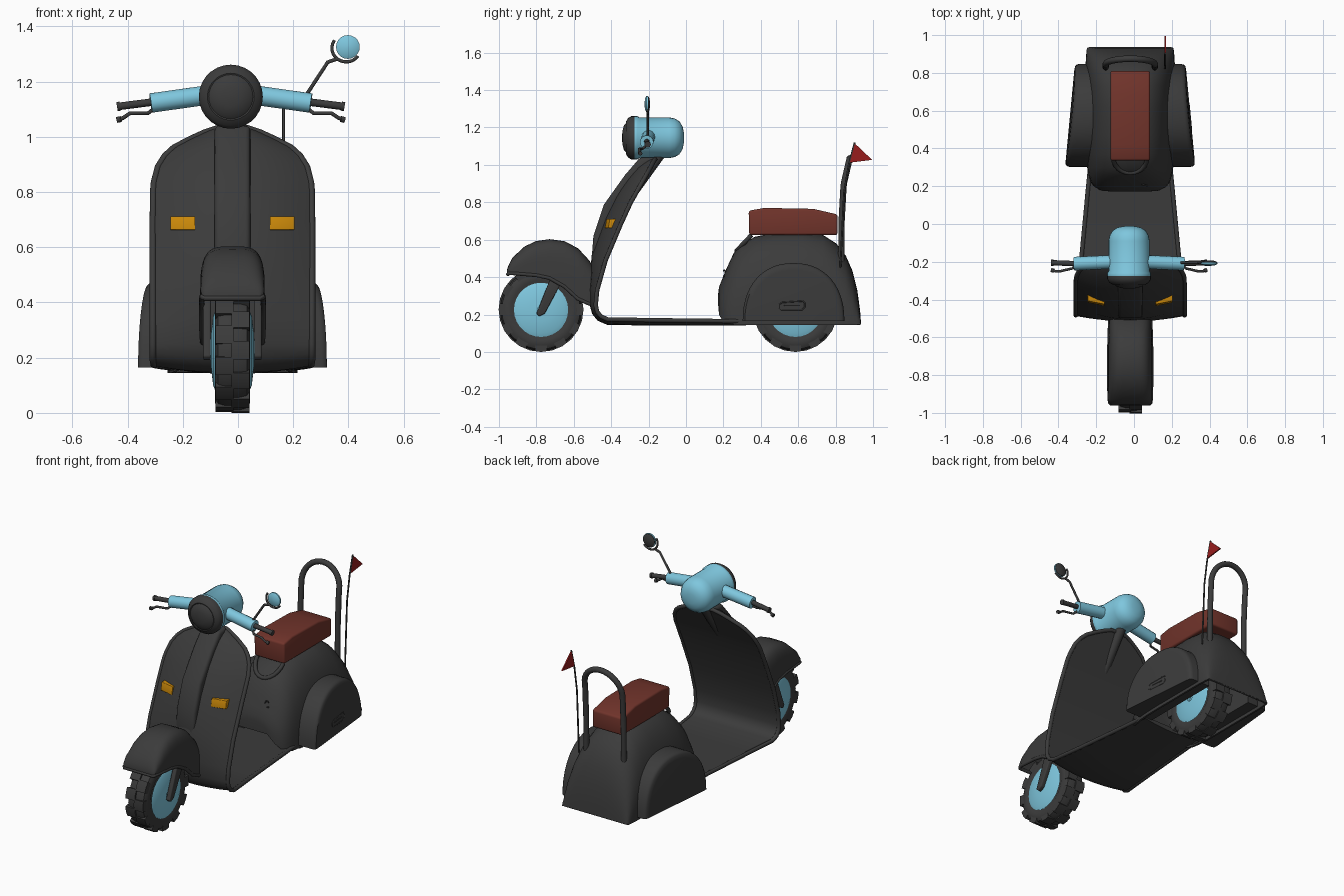
import bpy, bmesh, math
from mathutils import Vector

if "Cube" in bpy.data.objects:
    bpy.data.objects.remove(bpy.data.objects["Cube"])

C = -0.02  # centre plane of the scooter


def material(name, rgb):
    m = bpy.data.materials.new(name)
    m.diffuse_color = (*rgb, 1)
    m.use_nodes = True
    m.node_tree.nodes["Principled BSDF"].inputs["Base Color"].default_value = m.diffuse_color
    return m


DARK = material("charcoal", (0.044, 0.044, 0.044))
BLUE = material("sky_blue", (0.21, 0.57, 0.73))
BROWN = material("red_brown_leather", (0.165, 0.034, 0.024))
AMBER = material("amber", (0.60, 0.25, 0.003))
RED = material("flag_red", (0.31, 0.012, 0.012))


def mesh(name, verts, faces, mat, thick=0, bevel=0):
    me = bpy.data.meshes.new(name)
    me.from_pydata([(x + C, y, z) for x, y, z in verts], [], faces)
    bm = bmesh.new()
    bm.from_mesh(me)
    bmesh.ops.remove_doubles(bm, verts=bm.verts, dist=1e-5)
    bmesh.ops.recalc_face_normals(bm, faces=bm.faces)
    bm.to_mesh(me)
    bm.free()
    ob = bpy.data.objects.new(name, me)
    bpy.context.collection.objects.link(ob)
    me.materials.append(mat)
    if thick:
        mod = ob.modifiers.new("shell", 'SOLIDIFY')
        mod.thickness, mod.offset = thick, 0
    if bevel:
        mod = ob.modifiers.new("round", 'BEVEL')
        mod.width, mod.segments = bevel, 3
    return ob


def loft(name, rings, mat, closed=False, caps=(), **kw):
    n = len(rings[0])
    faces = [(i * n + j, i * n + (j + 1) % n, (i + 1) * n + (j + 1) % n, (i + 1) * n + j)
             for i in range(len(rings) - 1) for j in range(n if closed else n - 1)]
    faces += [tuple(range((k % len(rings)) * n, (k % len(rings)) * n + n)) for k in caps]
    return mesh(name, [p for r in rings for p in r], faces, mat, **kw)


def plate(name, profile, hw, mat, x=0, slope=0, **kw):
    """Side profile (y, z) extruded across x, optionally swept back along x."""
    return loft(name, [[(x + s * hw, y + s * slope, z) for y, z in profile] for s in (-1, 1)],
                mat, True, (0, -1), **kw)


def lathe(name, profile, centre, axis, mat, seg=28):
    """Profile of (radius, distance along axis) spun round axis x or y."""
    cx, cy, cz = centre
    rings = []
    for r, d in profile:
        ring = []
        for k in range(seg):
            a = 2 * math.pi * k / seg
            u, v = r * math.cos(a), r * math.sin(a)
            ring.append((cx + d, cy + u, cz + v) if axis == 'x' else (cx + u, cy + d, cz + v))
        rings.append(ring)
    return loft(name, rings, mat, True, (0, -1))


def tube(name, pts, r, mat=DARK, cyclic=False):
    cu = bpy.data.curves.new(name, 'CURVE')
    cu.dimensions, cu.bevel_depth, cu.bevel_resolution, cu.use_fill_caps = '3D', r, 5, True
    sp = cu.splines.new('POLY')
    sp.points.add(len(pts) - 1)
    for p, (x, y, z) in zip(sp.points, pts):
        p.co = (x + C, y, z, 1)
    sp.use_cyclic_u = cyclic
    cu.materials.append(mat)
    ob = bpy.data.objects.new(name, cu)
    bpy.context.collection.objects.link(ob)
    return ob


def spow(v, e):
    return math.copysign(abs(v) ** e, v)


def arch(y, zb, zt, hw, n, seg=24):
    """Rounded arch across x, from one lower edge to the other."""
    return [(hw * spow(math.cos(math.pi * k / seg), 2 / n), y,
             zb + (zt - zb) * abs(math.sin(math.pi * k / seg)) ** (2 / n)) for k in range(seg + 1)]


# Leg shield and floor: bowed outside, flat inside, along (y, z, half width, bow)
sheet = [(-.165, 1.03, .055, .02), (-.175, 1.015, .10, .03), (-.188, .99, .155, .042),
         (-.205, .96, .212, .055), (-.222, .93, .245, .062), (-.245, .89, .27, .07),
         (-.275, .835, .284, .078), (-.295, .80, .287, .08), (-.35, .68, .288, .085),
         (-.43, .49, .288, .075), (-.475, .33, .288, .04), (-.483, .25, .288, .028),
         (-.475, .215, .288, .025), (-.455, .19, .288, .025), (-.42, .174, .285, .025),
         (-.2, .17, .26, .025), (.2, .165, .222, .02), (.32, .165, .21, .02)]
rings = []
for i, (y, z, hw, bow) in enumerate(sheet):
    a, b = sheet[max(i - 1, 0)], sheet[min(i + 1, len(sheet) - 1)]
    t = Vector((b[0] - a[0], b[1] - a[1])).normalized()
    us = [k / 8 - 1 for k in range(17)]
    rings.append([(hw * u, y + t.y * d, z - t.x * d) for u, d in
                  [(u, .004 + bow * (1 - u * u)) for u in us] + [(u, -.006) for u in us[::-1]]])
loft("leg_shield_and_floor", rings, DARK, True, (0, -1))
rim = [(s[2], s[0], s[1]) for s in sheet]
tube("shield_rim", [(-x, y, z) for x, y, z in rim[::-1]] + rim, .012)

# Spine on the shield and the steering column behind it
plate("shield_spine", [(-.16, 1.04), (-.245, 1.04), (-.326, .946), (-.44, .786), (-.495, .62),
                       (-.505, .49), (-.47, .47), (-.40, .7), (-.31, .87)], .065, DARK, bevel=.018)
tube("steering_column", [(0, -.13, 1.07), (0, -.325, .80)], .03)

# Rear body: (y, lower z, upper z, half width)
body = [(.178, .25, .31, .10), (.182, .20, .345, .15), (.20, .165, .39, .185), (.225, .15, .45, .205),
        (.26, .145, .525, .215), (.30, .145, .57, .222), (.37, .145, .61, .228), (.47, .145, .63, .23),
        (.62, .145, .635, .23), (.73, .145, .62, .23), (.80, .145, .575, .23), (.85, .145, .51, .23),
        (.885, .145, .43, .228), (.91, .145, .33, .226), (.925, .145, .22, .224), (.93, .145, .15, .222)]
loft("rear_body", [arch(*s, 2.5) for s in body], DARK, caps=(0,), thick=.012)
hem = [(s[3], s[0], .151) for s in body[4:]]
tube("rear_body_hem", hem + [(-x, y, z) for x, y, z in hem[::-1]], .006)
tube("bag_hook", [(.08 + .018 * math.cos(a), .205 - .006 * math.cos(a), .42 + .018 * math.sin(a))
                  for a in [math.radians(50 + 26 * k) for k in range(11)]], .004)

# Side cowls, with a raised vent outline on the right one
for s in (-1, 1):
    def outer(y, z):
        return .345 - .095 * (y - .3) - .12 * (z - .165) ** 2
    rings = []
    for scale, inset in ((1, None), (1, .022), (.985, .009), (.955, .002), (.88, 0)):
        ring = []
        for k in range(29):
            a = math.pi * k / 28
            y = .575 + .272 * scale * spow(math.cos(a), .9)
            z = .165 + .31 * scale * math.sin(a) ** .9 if 0 < k < 28 else .165
            ring.append((s * (.15 if inset is None else outer(y, z) - inset), y, z))
        rings.append(ring)
    loft("side_cowl", rings, DARK, True, (0, -1))
vent = [(.50, .235), (.51, .225), (.62, .225), (.635, .24), (.635, .262), (.625, .272),
        (.515, .265), (.50, .255)]
tube("cowl_vent", [(outer(y, z) - .002, y, z) for y, z in vent], .004, cyclic=True)
tube("cowl_vent_slot", [(outer(y, .248) - .002, y, .248) for y in (.525, .61)], .004)

# Seat, front grab loop and back rail
plate("seat", [(.338, .625), (.335, .755), (.42, .77), (.68, .765), (.81, .735), (.81, .625)],
      .105, BROWN, bevel=.012)
tube("seat_grab_loop", [(.09 * math.cos(a), .35 - .08 * math.sin(a), .625 - .085 * math.sin(a))
                        for a in [math.pi * k / 12 for k in range(13)]], .012)
rail = [(.13, .83, .47), (.13, .832, .7), (.13, .842, .88)]
rail += [(.13 * math.cos(a), .845 + .03 * math.sin(a), .905 + .13 * math.sin(a))
         for a in [math.pi * k / 16 for k in range(9)]]
tube("back_rail", rail + [(-x, y, z) for x, y, z in rail[-2::-1]], .017)

# Flag on a whip pole
tube("flag_pole", [(.185, .825, .45), (.185, .845, .85), (.185, .87, 1.0), (.185, .902, 1.12)], .005)
plate("flag", [(.90, 1.117), (.875, 1.012), (.995, 1.027)], .004, RED, x=.185)

# Wheels: lathed tyre, staggered shallow tread blocks, domed blue discs
for label, wy in (("front", -.775), ("rear", .585)):
    centre = (0, wy, .225)
    lathe(label + "_tyre", [(.13, -.05), (.16, -.064), (.19, -.063), (.21, -.052), (.218, -.025),
                            (.218, .025), (.21, .052), (.19, .063), (.16, .064), (.13, .05)],
          centre, 'x', DARK, 32)
    v, f = [], []
    for k in range(24):
        x0, x1 = (-.062, .003) if k % 2 else (-.003, .062)
        base = len(v)
        for x in (x0, x1):
            for r, da in ((.18, -.16), (.225, -.15), (.227, 0), (.225, .15), (.18, .16)):
                a = 2 * math.pi * k / 24 + da
                v.append((x, wy + r * math.sin(a), .227 - r * math.cos(a)))
        f += [tuple(base + i for i in q) for q in
              [(0, 1, 2, 3, 4), (9, 8, 7, 6, 5)] + [(i, i + 5, (i + 1) % 5 + 5, (i + 1) % 5)
                                                    for i in range(5)]]
    mesh(label + "_tread", v, f, DARK)
    lathe(label + "_wheel_disc", [(.145, -.062), (.125, -.07), (.06, -.078), (.02, -.08),
                                  (.02, .08), (.06, .078), (.125, .07), (.145, .062)],
          centre, 'x', BLUE)

# Front mudguard with rolled lip, and fork legs
guard = [(-.953, .415, .435, .10), (-.945, .42, .46, .108), (-.925, .42, .50, .111), (-.86, .415, .56, .112),
         (-.80, .41, .588, .112), (-.73, .395, .598, .112), (-.65, .35, .587, .112),
         (-.58, .285, .55, .11), (-.52, .258, .485, .108), (-.49, .25, .43, .103)]
loft("front_mudguard", [arch(*g, 4) for g in guard], DARK, caps=(0,), thick=.01)
lip = [(g[3], g[0], g[1]) for g in guard]
tube("mudguard_lip", lip[::-1] + [(-x, y, z) for x, y, z in lip], .010)
for s in (-1, 1):
    plate("fork_leg", [(-.80, .205), (-.785, .19), (-.755, .205), (-.65, .40), (-.715, .42)],
          .014, DARK, x=s * .092, bevel=.006)

# Headset: blue shell and dark lamp
B = -.006  # the bars sit slightly off the centre plane
lamp = (B, 0, 1.145)
lathe("headset_shell", [(.113, -.29), (.116, -.275), (.116, -.26), (.109, -.25), (.109, -.09), (.103, -.06),
                        (.088, -.035), (.06, -.018), (.03, -.012), (.005, -.011)], lamp, 'y', BLUE)
lathe("headlamp", [(.116, -.275), (.116, -.292), (.105, -.31), (.085, -.322), (.08, -.32),
                   (.065, -.332), (.035, -.34), (.005, -.342)], lamp, 'y', DARK)

# Handlebars, grips, levers and amber indicators
for s in (-1, 1):
    tube("handlebar", [(B + s * .07, -.20, 1.153), (B + s * .29, -.21, 1.122)], .036, BLUE)
    tube("grip", [(B + s * .28, -.21, 1.126), (B + s * .405, -.205, 1.11)], .014)
    tube("grip_end", [(B + s * .40, -.205, 1.111), (B + s * .412, -.205, 1.109)], .017)
    tube("brake_lever", [(B + s * .28, -.215, 1.10), (B + s * .30, -.235, 1.085), (B + s * .365, -.25, 1.085),
                         (B + s * .39, -.25, 1.068), (B + s * .405, -.245, 1.063)], .007)
    tube("lever_tip", [(B + s * .398, -.247, 1.064), (B + s * .412, -.244, 1.061)], .011)
    plate("indicator", [(-.425, .663), (-.416, .712), (-.36, .712), (-.38, .663)], .045, AMBER,
          x=s * .18, slope=s * .009, bevel=.002)

# Mirror: stem, half hoop, dark back and blue glass
mx, mz = .418, 1.325
tube("mirror_stem", [(.26, -.205, 1.14), (.345, -.205, 1.27), (.38, -.205, 1.282)], .007)
tube("mirror_hoop", [(mx - .006 + .052 * math.cos(a), -.205, mz - .004 + .05 * math.sin(a))
                     for a in [math.radians(145 + 15 * k) for k in range(13)]], .006)
lathe("mirror_back", [(.04, -.206), (.04, -.2), (.03, -.195), (.005, -.192)], (mx, 0, mz), 'y', DARK, 20)
lathe("mirror_glass", [(.043, -.203), (.043, -.212), (.03, -.219), (.005, -.222)], (mx, 0, mz), 'y', BLUE, 20)

# Apply modifiers, turn tubes into meshes, smooth all but sharp edges
bpy.ops.object.select_all(action='SELECT')
bpy.context.view_layer.objects.active = bpy.context.selected_objects[0]
bpy.ops.object.convert(target='MESH')
bpy.ops.object.shade_smooth_by_angle(angle=math.radians(35))
